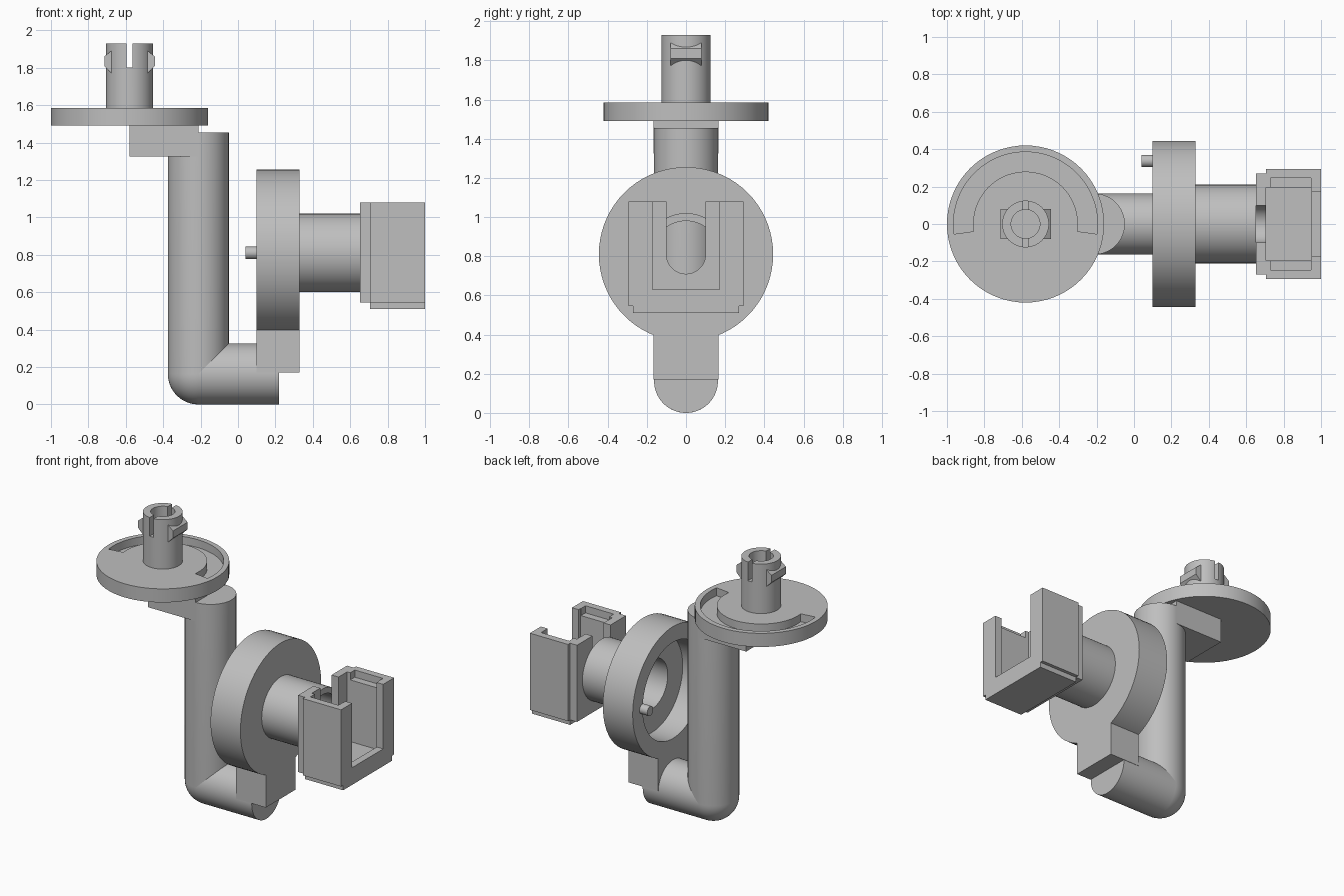
import bpy
import bmesh
from math import sin, cos, pi, radians
from mathutils import Vector, Matrix

cube = bpy.data.objects.get("Cube")
if cube:
    bpy.data.objects.remove(cube, do_unlink=True)

grey = bpy.data.materials.new("plain grey")
grey.use_nodes = True
grey.diffuse_color = (0.52, 0.52, 0.52, 1)
grey.node_tree.nodes["Principled BSDF"].inputs["Base Color"].default_value = grey.diffuse_color


def finish(name, bm):
    """Turn a bmesh into a shaded object."""
    bmesh.ops.remove_doubles(bm, verts=bm.verts, dist=1e-5)
    bmesh.ops.recalc_face_normals(bm, faces=bm.faces)
    mesh = bpy.data.meshes.new(name)
    bm.to_mesh(mesh)
    bm.free()
    mesh.materials.append(grey)
    obj = bpy.data.objects.new(name, mesh)
    bpy.context.collection.objects.link(obj)
    shade(obj)
    return obj


def shade(obj):
    bpy.ops.object.select_all(action="DESELECT")
    obj.select_set(True)
    bpy.context.view_layer.objects.active = obj
    bpy.ops.object.shade_smooth_by_angle(angle=radians(30))


def lathe(name, profile, centre, along_x=False, start=0, sweep=360, closed=False):
    """Spin (radius, height) points round z, or round x."""
    bm = bmesh.new()
    turn = Matrix.Rotation(radians(start), 3, "Z")
    verts = [bm.verts.new(turn @ Vector((r, 0, h))) for r, h in profile]
    pairs = list(zip(verts, verts[1:])) + ([(verts[-1], verts[0])] if closed else [])
    edges = [bm.edges.new(p) for p in pairs]
    bmesh.ops.spin(bm, geom=verts + edges, cent=(0, 0, 0), axis=(0, 0, 1),
                   angle=radians(sweep), steps=72)
    bmesh.ops.remove_doubles(bm, verts=bm.verts, dist=1e-5)
    bmesh.ops.holes_fill(bm, edges=[e for e in bm.edges if e.is_boundary], sides=0)
    if along_x:
        bmesh.ops.rotate(bm, verts=bm.verts, matrix=Matrix.Rotation(pi / 2, 3, "Y"))
    bmesh.ops.translate(bm, verts=bm.verts, vec=centre)
    return finish(name, bm)


def prism(name, outline, axis, low, high):
    """Extrude an outline: (y, z) along x, or (x, z) along y."""
    bm = bmesh.new()
    place = (lambda a, b: (low, a, b)) if axis == "x" else (lambda a, b: (a, low, b))
    face = bm.faces.new([bm.verts.new(place(a, b)) for a, b in outline])
    grown = bmesh.ops.extrude_face_region(bm, geom=[face])["geom"]
    step = Vector((high - low, 0, 0)) if axis == "x" else Vector((0, high - low, 0))
    bmesh.ops.translate(bm, verts=[v for v in grown if isinstance(v, bmesh.types.BMVert)], vec=step)
    return finish(name, bm)


def box(name, x, y, z):
    return prism(name, [(x[0], z[0]), (x[1], z[0]), (x[1], z[1]), (x[0], z[1])], "y", *y)


def cut(obj, *cutters):
    """Subtract the cutters, then delete them."""
    for cutter in cutters:
        mod = obj.modifiers.new("cut", "BOOLEAN")
        mod.operation, mod.solver, mod.object = "DIFFERENCE", "EXACT", cutter
        bpy.context.view_layer.objects.active = obj
        bpy.ops.object.modifier_apply(modifier=mod.name)
        bpy.data.objects.remove(cutter, do_unlink=True)
    shade(obj)


TOP_X = -0.58      # axis of the upper disc and post
PIPE_X = -0.212    # axis of the upright
PIPE_R = 0.163
RING_Z = 0.81      # axis of the ring and tube

# Upper disc with its curved groove
disc = lathe("upper_disc", [(0, 1.49), (0.42, 1.49), (0.42, 1.585), (0, 1.585)], (TOP_X, 0, 0))
cut(disc, lathe("groove_cutter", [(0.28, 1.53), (0.385, 1.53), (0.385, 1.65), (0.28, 1.65)],
                (TOP_X, 0, 0), start=-8, sweep=196, closed=True))

# Hollow split post
post = lathe("split_post", [(0, 1.57), (0.125, 1.57), (0.125, 1.93), (0.077, 1.93),
                            (0.077, 1.75), (0, 1.75)], (TOP_X, 0, 0))
cut(post, box("slot_cutter", (TOP_X - 0.015, TOP_X + 0.015), (-0.2, 0.2), (1.8, 2)))

# Chamfered catches on both sides of the post
for side, label in ((1, "left"), (-1, "right")):
    prism("catch_" + label, [(TOP_X + side * r, z) for r, z in
          ((0.085, 1.76), (0.135, 1.81), (0.135, 1.86), (0.085, 1.9))], "y", -0.08, 0.08)

# Bracket and bent pipe
box("disc_bracket", (TOP_X, PIPE_X), (-0.165, 0.165), (1.325, 1.5))
bowl = [(PIPE_R * sin(a * pi / 32), PIPE_R - PIPE_R * cos(a * pi / 32)) for a in range(17)]
lathe("upright_pipe", bowl + [(PIPE_R, 1.455), (0, 1.455)], (PIPE_X, 0, 0))
lathe("foot_pipe", [(0, PIPE_X), (PIPE_R, PIPE_X), (PIPE_R, 0.22), (0, 0.22)],
      (0, 0, PIPE_R), along_x=True)
box("ring_tab", (0.1, 0.33), (-0.165, 0.165), (0.17, 0.42))

# Recessed ring with its hollow tube, and the stop pin
lathe("ring_and_tube", [(0.17, 0.652), (0.17, 0.26), (0.335, 0.26), (0.335, 0.1), (0.445, 0.1),
                        (0.445, 0.33), (0.21, 0.33), (0.21, 0.652)],
      (0, 0, RING_Z), along_x=True, closed=True)
lathe("stop_pin", [(0, 0.04), (0.033, 0.04), (0.033, 0.27), (0, 0.27)],
      (0, 0.337, RING_Z), along_x=True)

# Holder back plate with a round-bottomed slot
TOP_Z = 1.08
arc = [(-0.1 * cos(a * pi / 24), RING_Z - 0.1 * sin(a * pi / 24)) for a in range(25)]
prism("holder_back", [(-0.27, TOP_Z), (-0.1, TOP_Z)] + arc +
      [(0.1, TOP_Z), (0.27, TOP_Z), (0.27, 0.545), (-0.27, 0.545)], "x", 0.652, 0.706)

# Open-topped holder with a wide front opening and ledges along its walls
half = [(0.27, 0.51), (0.27, 0.545), (0.293, 0.545), (0.293, TOP_Z)]
holder = prism("holder", half + [(-y, z) for y, z in reversed(half)], "x", 0.705, 1)
cut(holder,
    box("cavity_cutter", (0.6, 0.95), (-0.195, 0.195), (0.6, 1.2)),
    box("opening_cutter", (0.9, 1.1), (-0.172, 0.172), (0.63, 1.2)),
    box("ledge_cutter", (0.73, 0.947), (-0.245, 0.245), (1.03, 1.2)))
